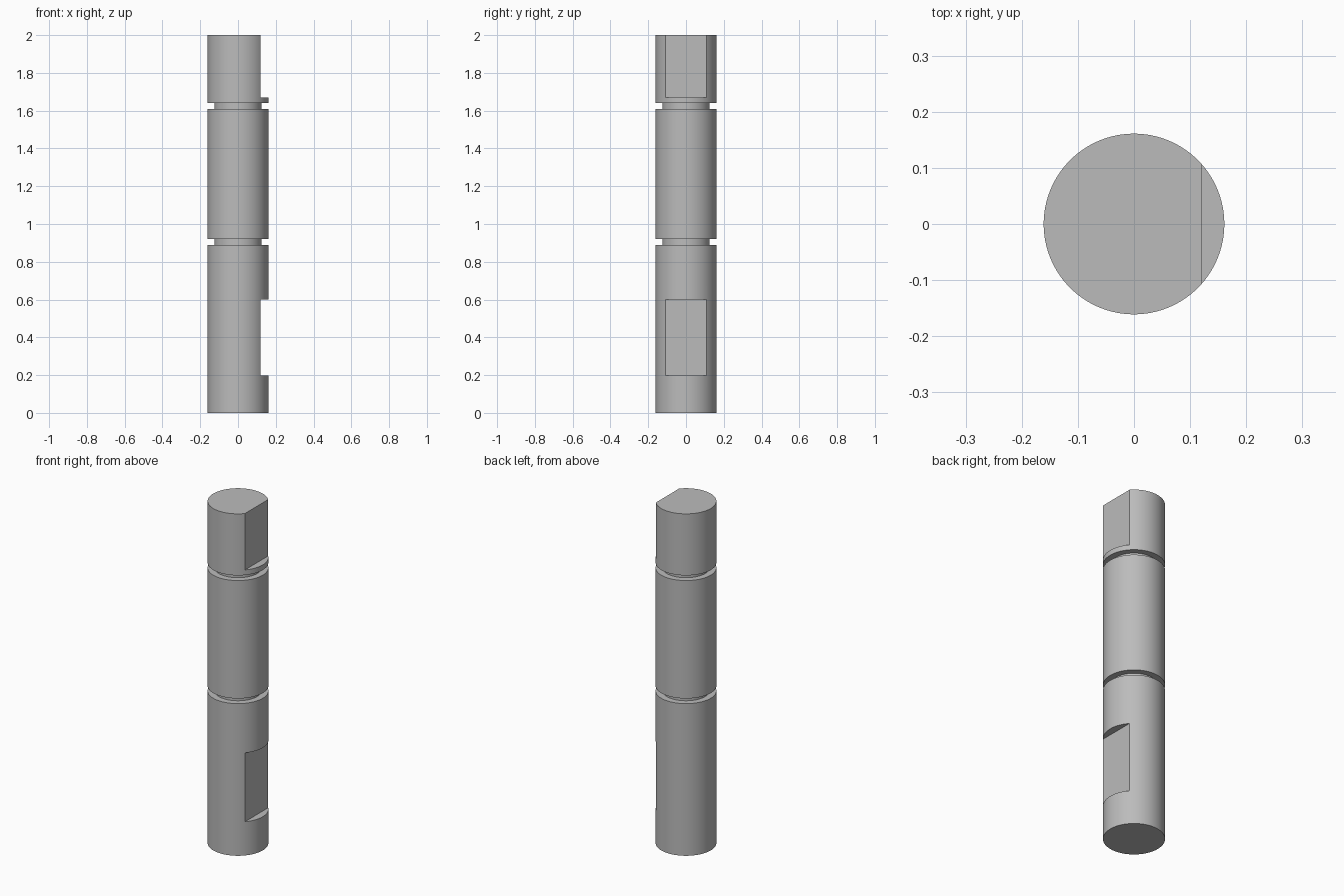
import bpy
import bmesh
import math

if "Cube" in bpy.data.objects:
    bpy.data.objects.remove(bpy.data.objects["Cube"], do_unlink=True)

RADIUS = 0.161
GROOVE_RADIUS = 0.125
HEIGHT = 2.0
FLAT_X = 0.12
SIDES = 128
GROOVES = [(0.89, 0.92), (1.61, 1.64)]
FLATS = [(0.197, 0.6), (1.67, HEIGHT + 0.1)]

# Plain steel
steel = bpy.data.materials.new("steel_grey")
steel.use_nodes = True
colour = (0.5, 0.5, 0.5, 1.0)
steel.diffuse_color = colour
steel.node_tree.nodes["Principled BSDF"].inputs["Base Color"].default_value = colour

# Profile of the pin: straight sides stepped in at each groove
profile = [(RADIUS, 0.0)]
for low, high in GROOVES:
    profile += [(RADIUS, low), (GROOVE_RADIUS, low),
                (GROOVE_RADIUS, high), (RADIUS, high)]
profile.append((RADIUS, HEIGHT))

# Lathe the profile into a closed solid
bm = bmesh.new()
rings = []
for r, z in profile:
    angles = [math.tau * i / SIDES for i in range(SIDES)]
    rings.append([bm.verts.new((r * math.cos(a), r * math.sin(a), z)) for a in angles])
for lower, upper in zip(rings, rings[1:]):
    for i in range(SIDES):
        j = (i + 1) % SIDES
        bm.faces.new((lower[i], lower[j], upper[j], upper[i]))
bm.faces.new(rings[0][::-1])
bm.faces.new(rings[-1])
mesh = bpy.data.meshes.new("grooved_pin")
bm.to_mesh(mesh)
bm.free()
mesh.materials.append(steel)
pin = bpy.data.objects.new("grooved_pin", mesh)
bpy.context.collection.objects.link(pin)

# Mill the two flats on the +x side
for low, high in FLATS:
    bpy.ops.mesh.primitive_cube_add(size=1, location=(FLAT_X + 0.1, 0, (low + high) / 2))
    cutter = bpy.context.object
    cutter.name = "flat_cutter"
    cutter.scale = (0.2, 0.5, high - low)
    cutter.hide_render = True
    cutter.data.materials.append(steel)
    bpy.ops.object.select_all(action="DESELECT")
    pin.select_set(True)
    bpy.context.view_layer.objects.active = pin
    cut = pin.modifiers.new("flat", "BOOLEAN")
    cut.operation = "DIFFERENCE"
    cut.solver = "EXACT"
    cut.object = cutter
    bpy.ops.object.modifier_apply(modifier=cut.name)
    bpy.data.objects.remove(cutter, do_unlink=True)

# Smooth round walls, crisp machined edges
bpy.ops.object.shade_smooth_by_angle(angle=math.radians(30))
